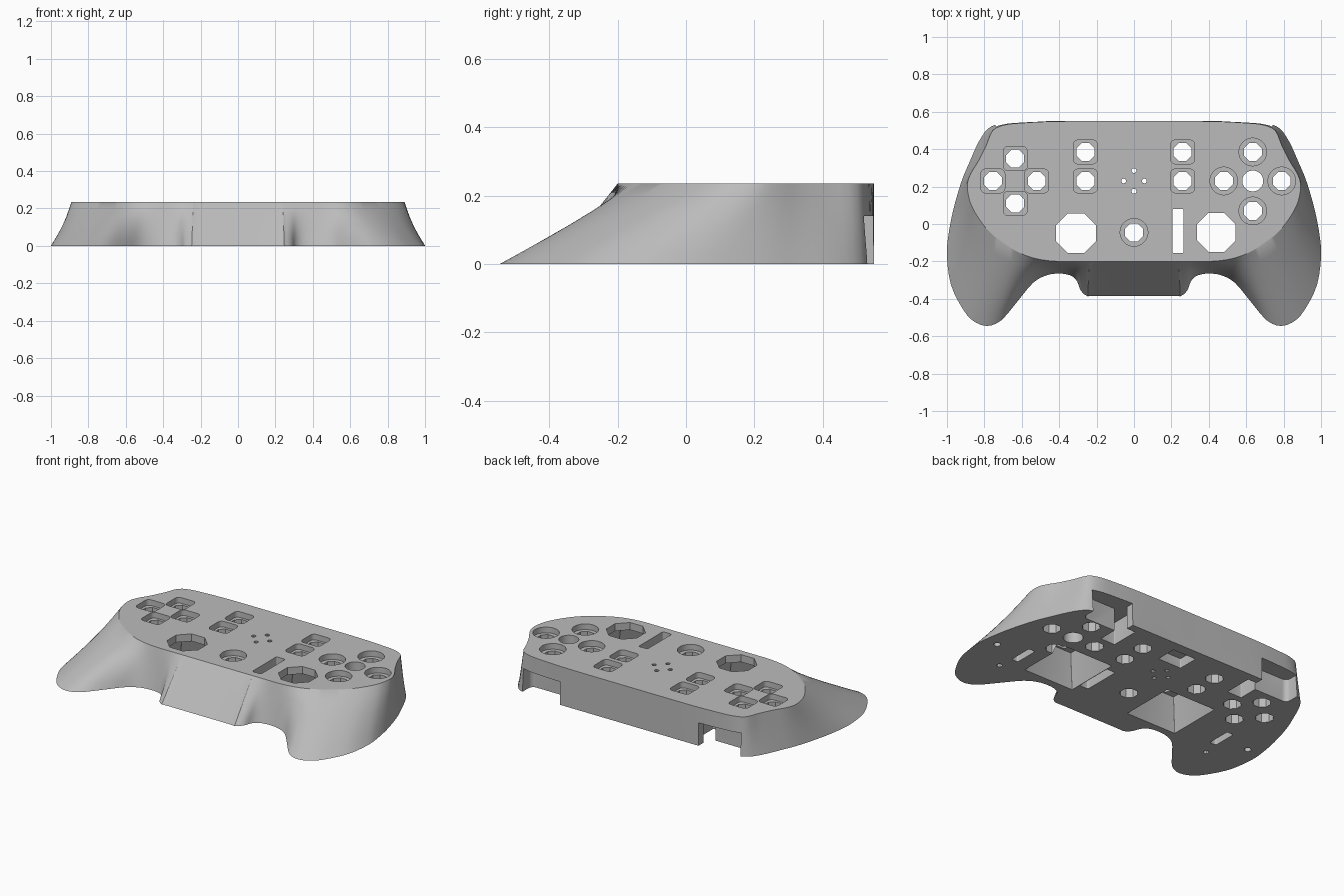
import bpy, bmesh
from math import cos, sin, pi, radians
from mathutils import Vector

cube = bpy.data.objects.get("Cube")
if cube:
    bpy.data.objects.remove(cube, do_unlink=True)

HEIGHT = 0.235
BELOW, ABOVE = -0.1, 0.4

grey = bpy.data.materials.new("shell grey")
grey.use_nodes = True
grey.diffuse_color = (0.5, 0.5, 0.5, 1)
grey.node_tree.nodes["Principled BSDF"].inputs["Base Color"].default_value = grey.diffuse_color


def loft(bm, rings):
    """Skin a stack of equal closed loops and cap both ends."""
    loops = [[bm.verts.new(p) for p in ring] for ring in rings]
    count = len(loops[0])
    for low, high in zip(loops, loops[1:]):
        for i in range(count):
            j = (i + 1) % count
            bm.faces.new((low[i], low[j], high[j], high[i]))
    bm.faces.new(loops[0][::-1])
    bm.faces.new(loops[-1])


def make_object(name, bm):
    bmesh.ops.recalc_face_normals(bm, faces=bm.faces[:])
    mesh = bpy.data.meshes.new(name)
    bm.to_mesh(mesh)
    bm.free()
    obj = bpy.data.objects.new(name, mesh)
    bpy.context.collection.objects.link(obj)
    mesh.materials.append(grey)
    return obj


def ngon(x, y, radius, sides, z):
    turn = pi / sides
    return [(x + radius * cos(turn + 2 * pi * i / sides),
             y + radius * sin(turn + 2 * pi * i / sides), z) for i in range(sides)]


def rounded(x, y, half_x, half_y, corner, z, steps=4):
    """Rounded rectangle loop."""
    points = []
    for quarter, (sx, sy) in enumerate(((1, 1), (-1, 1), (-1, -1), (1, -1))):
        for k in range(steps + 1):
            a = (quarter + k / steps) * pi / 2
            points.append((x + sx * (half_x - corner) + corner * cos(a),
                           y + sy * (half_y - corner) + corner * sin(a), z))
    return points


def prism(bm, shape, z0, z1, *args):
    loft(bm, [shape(*args, z0), shape(*args, z1)])


def cut(body, name, bm):
    """Subtract a group of separate cutters from the shell."""
    cutter = make_object(name, bm)
    cutter.hide_render = True
    mod = body.modifiers.new(name, "BOOLEAN")
    mod.operation, mod.solver, mod.object = "DIFFERENCE", "EXACT", cutter
    bpy.context.view_layer.objects.active = body
    bpy.ops.object.modifier_apply(modifier=name)
    bpy.data.objects.remove(cutter, do_unlink=True)


# Half outline: base point and matching top plate point, back to front
PAIRS = [
    (0, .55, 0, .55), (.25, .55, .25, .55), (.45, .55, .45, .548), (.62, .545, .6, .54),
    (.72, .535, .69, .53), (.78, .51, .755, .5), (.83, .44, .79, .42), (.88, .33, .83, .34),
    (.925, .22, .87, .275), (.97, .06, .89, .22), (.995, -.08, .885, .15),
    (1, -.18, .865, .09), (.98, -.32, .83, .03), (.93, -.43, .78, -.035),
    (.87, -.51, .73, -.08), (.79, -.545, .68, -.115), (.71, -.515, .62, -.15),
    (.62, -.41, .56, -.175), (.54, -.315, .5, -.19), (.47, -.275, .45, -.197),
    (.4, -.265, .4, -.2), (.34, -.275, .36, -.2), (.305, -.305, .32, -.2),
    (.285, -.355, .28, -.2), (.25, -.385, .24, -.2), (.2, -.385, .2, -.2)]


def smooth_outline(pairs, steps=3):
    """Catmull-Rom through the closed, mirrored outline."""
    right = [Vector(p) for p in pairs]
    left = [Vector((-p[0], p[1], -p[2], p[3])) for p in right[:0:-1]]
    pts = right + left
    n, out = len(pts), []
    for i in range(n):
        a, b, c, d = (pts[(i + k) % n] for k in (-1, 0, 1, 2))
        for s in range(steps):
            t = s / steps
            out.append(b + (c - a) * t / 2 + (a * 2 - b * 5 + c * 4 - d) * t * t / 2
                       + (b * 3 - a - c * 3 + d) * t ** 3 / 2)
    return out


# Shell body with flared grips
outline = smooth_outline(PAIRS)
levels = 6
rings = []
for level in range(levels + 1):
    t = level / levels
    flare = t + 0.05 * sin(pi * t)
    rings.append([(p[0] + (p[2] - p[0]) * flare, p[1] + (p[3] - p[1]) * t, HEIGHT * t)
                  for p in outline])
bm = bmesh.new()
loft(bm, rings)
shell = make_object("controller_shell", bm)

# Button layout
PAD = [(-.635, .35), (-.635, .11), (-.755, .23), (-.52, .23)]
MENU = [(sx * .26, y) for sx in (-1, 1) for y in (.385, .23)]
ROUND = [(.635, .385), (.635, .07), (.48, .23), (.79, .23), (0, -.045)]
STICKS = [(-.31, -.05, .115), (.44, -.045, .112)]

# Shallow recesses around the buttons
bm = bmesh.new()
for x, y in PAD + MENU:
    prism(bm, rounded, HEIGHT - .035, ABOVE, x, y, .064, .064, .025)
for x, y in ROUND:
    prism(bm, ngon, HEIGHT - .035, ABOVE, x, y, .074, 32)
cut(shell, "button_recesses", bm)

# Through holes for buttons, sticks, speaker and slider
bm = bmesh.new()
for x, y in PAD + MENU + ROUND:
    prism(bm, ngon, BELOW, ABOVE, x, y, .052, 8)
for x, y, radius in STICKS:
    prism(bm, ngon, BELOW, ABOVE, x, y, radius, 8)
prism(bm, ngon, BELOW, ABOVE, .635, .23, .056, 32)
for x, y in ((0, .285), (0, .175), (-.055, .23), (.055, .23)):
    prism(bm, ngon, BELOW, ABOVE, x, y, .013, 10)
prism(bm, rounded, BELOW, ABOVE, .235, -.037, .03, .118, .008)
cut(shell, "through_holes", bm)

# Tapered stick wells on the underside
bm = bmesh.new()
for x, y, radius in STICKS:
    wide, narrow = .175, radius + .004
    loft(bm, [rounded(x, y, wide, wide, .004, -.01),
              rounded(x, y, narrow, narrow, .004, HEIGHT - .045)])
cut(shell, "stick_wells", bm)

# Rear trigger openings, cable pocket and grip fixings
bm = bmesh.new()
for side in (-1, 1):
    prism(bm, rounded, BELOW, .14, side * .605, .53, .135, .09, .03)
    prism(bm, rounded, BELOW, .06, side * .72, -.1, .022, .075, .01)
    prism(bm, ngon, BELOW, .05, side * .75, -.27, .016, 12)
    prism(bm, ngon, BELOW, .05, side * .91, -.1, .02, 12)
prism(bm, rounded, BELOW, .06, .04, .42, .08, .065, .005)
cut(shell, "underside_pockets", bm)

bm = bmesh.new()
for side in (-1, 1):
    prism(bm, rounded, BELOW, .14, side * .46, .41, .05, .09, .005)
cut(shell, "trigger_side_pockets", bm)

# Smooth walls with crisp plate and hole edges
bpy.ops.object.select_all(action="DESELECT")
shell.select_set(True)
bpy.context.view_layer.objects.active = shell
bpy.ops.object.shade_smooth_by_angle(angle=radians(30))
